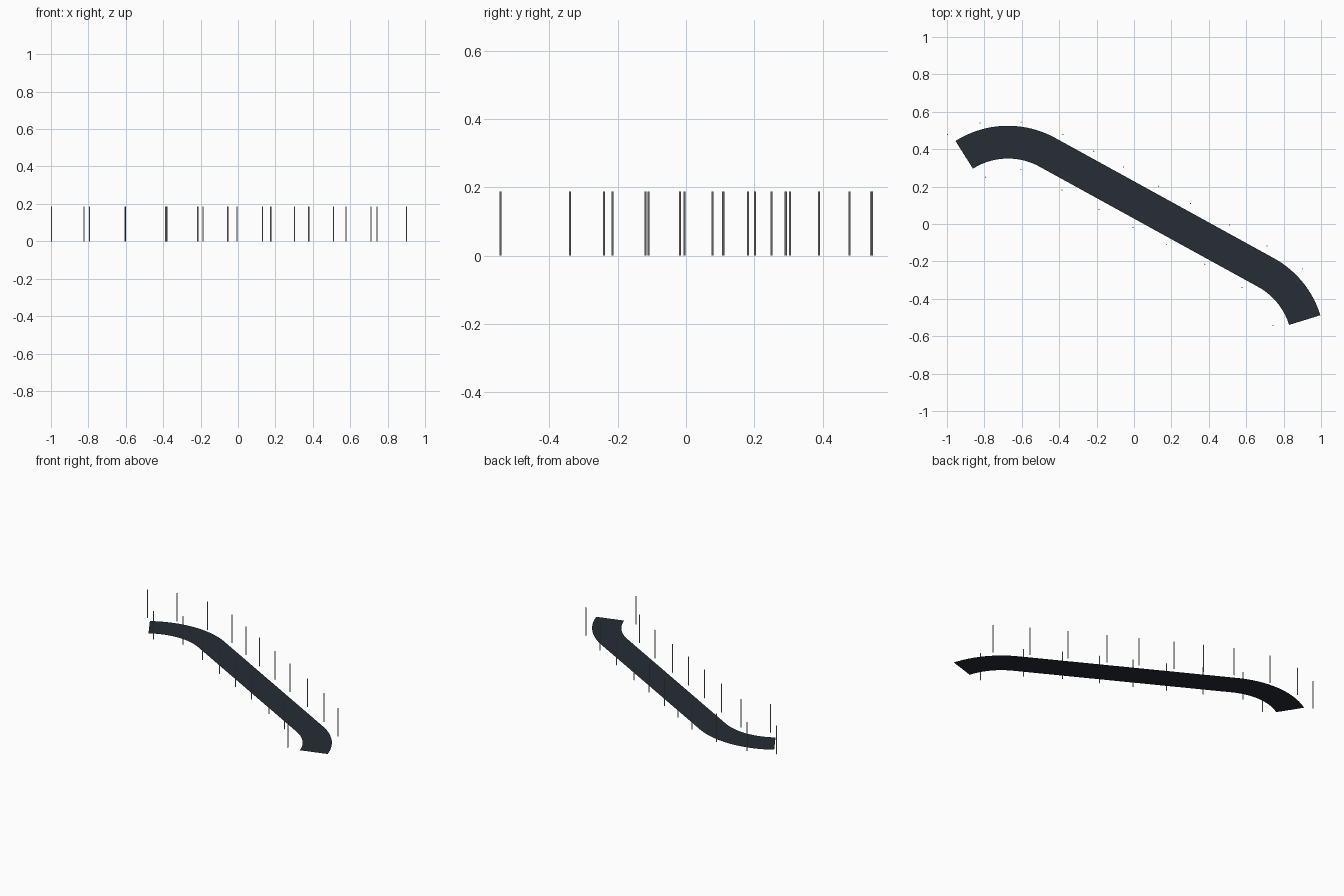
import bpy, bmesh, math

if "Cube" in bpy.data.objects:
    bpy.data.objects.remove(bpy.data.objects["Cube"])

ROAD_Z = 0.004
R_IN, R_OUT = 0.35, 0.525
TANGENT = 61.2          # normal direction of the straight stretch, degrees
POLE_R, POLE_H = 0.003, 0.187


def material(name, rgb):
    m = bpy.data.materials.new(name)
    m.diffuse_color = (*rgb, 1)
    m.use_nodes = True
    m.node_tree.nodes["Principled BSDF"].inputs["Base Color"].default_value = m.diffuse_color
    return m


def finish(bm, name, mat):
    mesh = bpy.data.meshes.new(name)
    bm.to_mesh(mesh)
    bm.free()
    obj = bpy.data.objects.new(name, mesh)
    bpy.context.collection.objects.link(obj)
    obj.data.materials.append(mat)
    return obj


def arc(center, a0, a1, n):
    """Cross-section stations (inner point, outer point) along a bend."""
    out = []
    for i in range(n + 1):
        a = math.radians(a0 + (a1 - a0) * i / n)
        c, s = math.cos(a), math.sin(a)
        out.append([(center[0] + r * c, center[1] + r * s) for r in (R_IN, R_OUT)])
    return out


# Road: bend, straight, bend
stations = arc((-0.674, 0.0), 122.3, TANGENT, 32)
end = arc((0.495, -0.643), TANGENT, 17.2, 24)
a, b = stations[-1], end[0]
for i in range(1, 40):
    t = i / 40
    stations.append([(p[0] + (q[0] - p[0]) * t, p[1] + (q[1] - p[1]) * t)
                     for p, q in zip(a, b)])
stations += end

LANES = 6
bm = bmesh.new()
rows = []
for (p, q) in stations:
    rows.append([bm.verts.new((p[0] + (q[0] - p[0]) * k / LANES,
                               p[1] + (q[1] - p[1]) * k / LANES, ROAD_Z))
                 for k in range(LANES + 1)])
for r0, r1 in zip(rows, rows[1:]):
    for k in range(LANES):
        bm.faces.new((r0[k], r1[k], r1[k + 1], r0[k + 1]))
bmesh.ops.recalc_face_normals(bm, faces=bm.faces)
if sum(f.normal.z for f in bm.faces) < 0:
    bmesh.ops.reverse_faces(bm, faces=bm.faces)
finish(bm, "road", material("asphalt", (0.02, 0.025, 0.035)))

# Marker poles along both sides of the road
outer = [(-0.997, 0.478), (-0.823, 0.541), (-0.603, 0.545), (-0.38, 0.479),
         (-0.215, 0.389), (-0.055, 0.305), (0.13, 0.202), (0.302, 0.109),
         (0.51, -0.005), (0.711, -0.118), (0.90, -0.24)]
inner = [(-0.793, 0.25), (-0.605, 0.292), (-0.386, 0.182), (-0.188, 0.077),
         (-0.006, -0.018), (0.175, -0.11), (0.378, -0.215), (0.577, -0.34),
         (0.744, -0.543)]
pole_mat = material("pole_grey", (0.5, 0.5, 0.5))
for side, spots in (("outer", outer), ("inner", inner)):
    for i, (x, y) in enumerate(spots):
        bpy.ops.mesh.primitive_cylinder_add(vertices=12, radius=POLE_R, depth=POLE_H,
                                            location=(x, y, POLE_H / 2))
        pole = bpy.context.object
        pole.name = f"{side}_pole_{i + 1}"
        pole.data.materials.append(pole_mat)
        bpy.ops.object.shade_smooth_by_angle()
